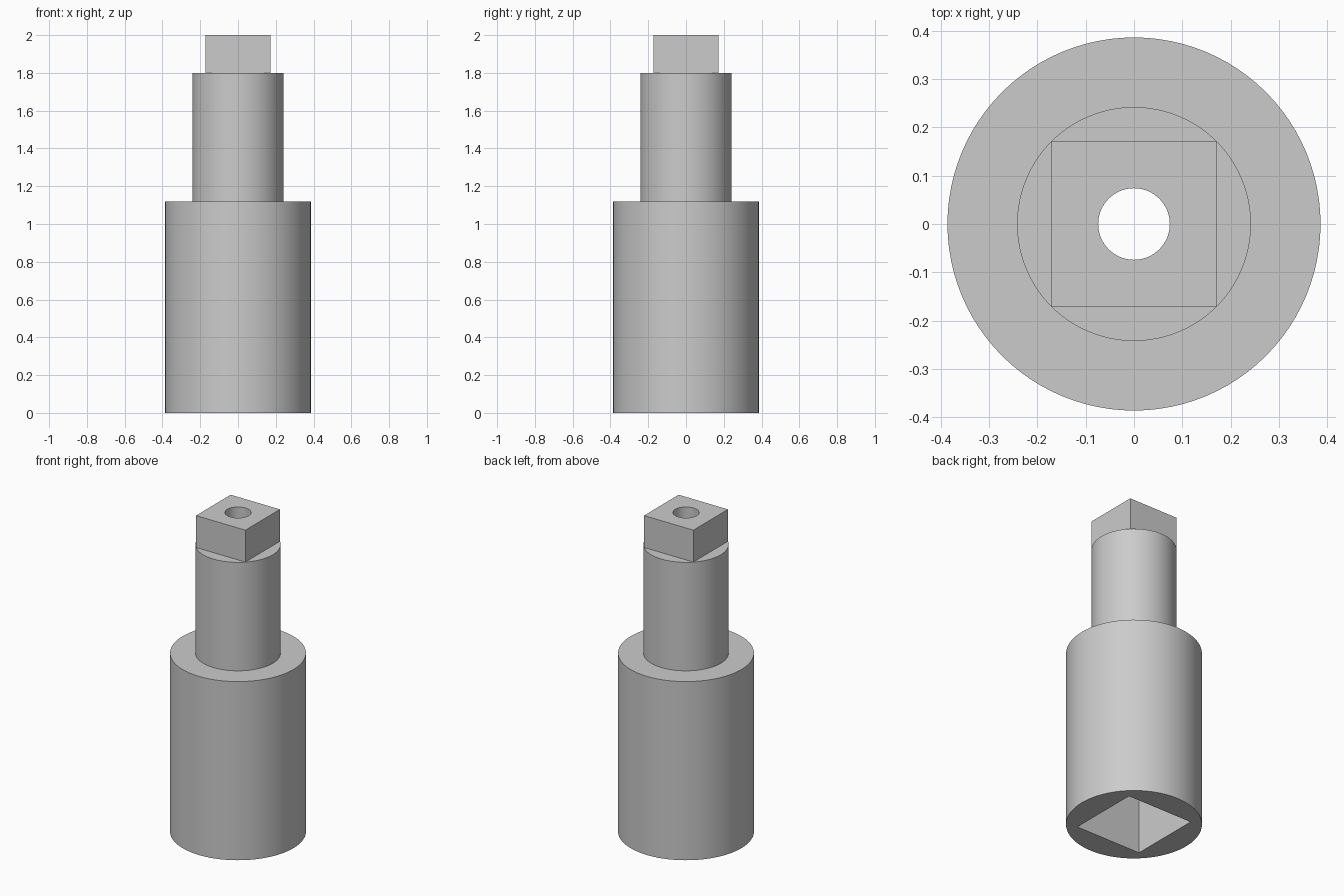
import bpy
import math

cube = bpy.data.objects.get("Cube")
if cube:
    bpy.data.objects.remove(cube, do_unlink=True)

# Dimensions
BODY_R, BODY_TOP = 0.386, 1.12
SHANK_R, SHANK_TOP = 0.242, 1.8
DRIVE_SIDE, DRIVE_TOP = 0.342, 2.0
BORE_R = 0.074
SOCKET_SIDE, SOCKET_DEPTH = 0.456, 0.75

steel = bpy.data.materials.new("plain grey")
steel.use_nodes = True
grey = (0.6, 0.6, 0.6, 1.0)
steel.diffuse_color = grey
steel.node_tree.nodes["Principled BSDF"].inputs["Base Color"].default_value = grey


def cylinder(name, radius, z0, z1):
    bpy.ops.mesh.primitive_cylinder_add(vertices=96, radius=radius, depth=z1 - z0,
                                        location=(0, 0, (z0 + z1) / 2))
    obj = bpy.context.object
    obj.name = name
    obj.data.materials.append(steel)
    return obj


def block(name, side, z0, z1):
    bpy.ops.mesh.primitive_cube_add(size=1, location=(0, 0, (z0 + z1) / 2))
    obj = bpy.context.object
    obj.name = name
    obj.scale = (side, side, z1 - z0)
    bpy.ops.object.transform_apply(location=False, rotation=False, scale=True)
    obj.data.materials.append(steel)
    return obj


def cut(obj, cutter):
    mod = obj.modifiers.new("cut", "BOOLEAN")
    mod.operation = "DIFFERENCE"
    mod.solver = "EXACT"
    mod.object = cutter
    bpy.ops.object.select_all(action="DESELECT")
    bpy.context.view_layer.objects.active = obj
    obj.select_set(True)
    bpy.ops.object.modifier_apply(modifier=mod.name)


# Stepped solid: wide body, narrow shank, square drive
body = cylinder("socket_body", BODY_R, 0, BODY_TOP)
shank = cylinder("shank", SHANK_R, BODY_TOP, SHANK_TOP)
drive = block("square_drive", DRIVE_SIDE, SHANK_TOP, DRIVE_TOP)

# Square socket from below and round bore right through
socket_cutter = block("socket_cutter", SOCKET_SIDE, -0.2, SOCKET_DEPTH)
bore_cutter = cylinder("bore_cutter", BORE_R, -0.3, DRIVE_TOP + 0.3)
cut(body, socket_cutter)
for part in (body, shank, drive):
    cut(part, bore_cutter)
    bpy.ops.object.shade_smooth_by_angle(angle=math.radians(30))

for cutter in (socket_cutter, bore_cutter):
    bpy.data.objects.remove(cutter, do_unlink=True)
